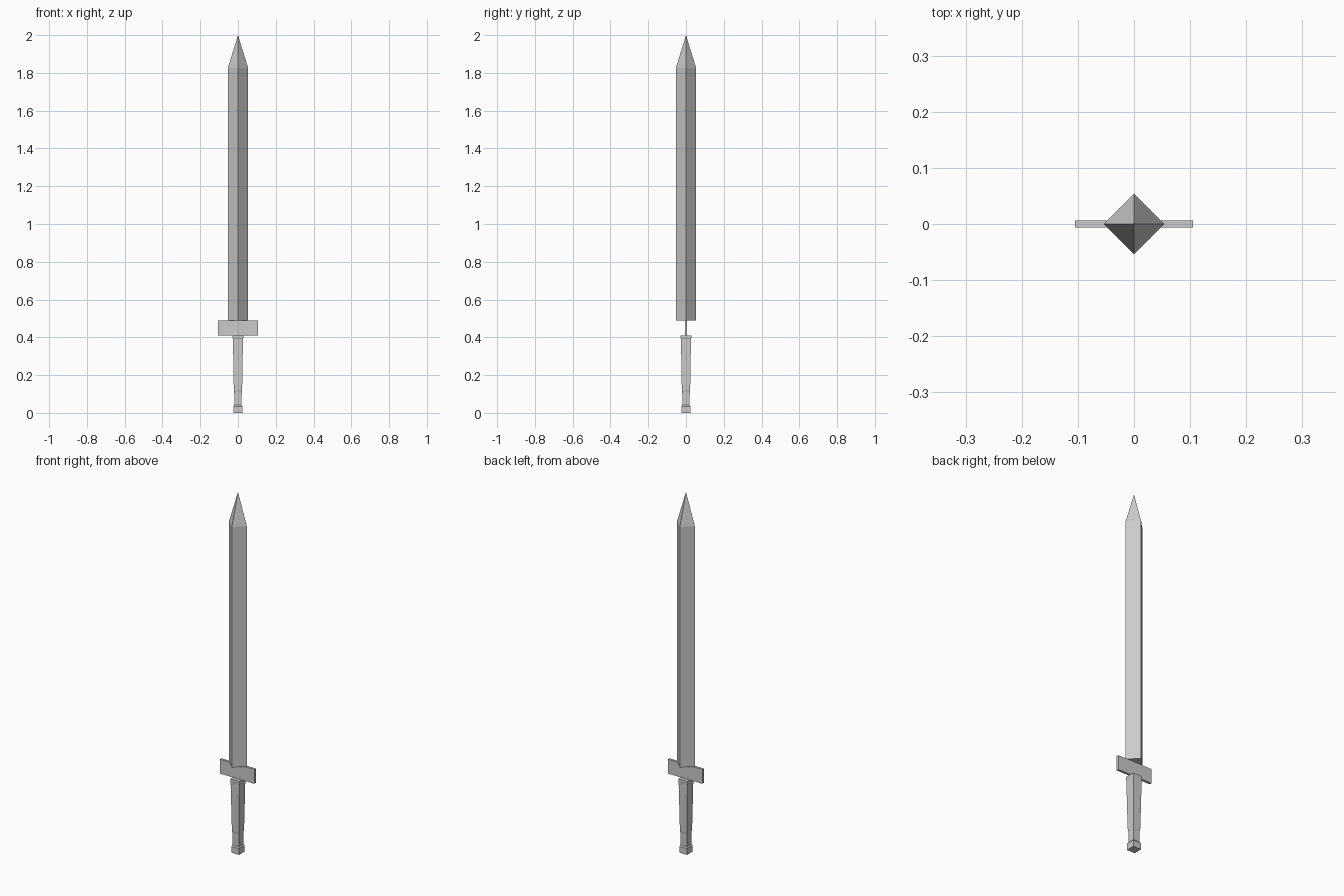
import bpy, bmesh, math

if "Cube" in bpy.data.objects:
    bpy.data.objects.remove(bpy.data.objects["Cube"])


def square_stack(name, rings, turn):
    """Loft four-sided rings (z, corner radius); a zero radius closes to a point."""
    bm = bmesh.new()
    loops = []
    for z, r in rings:
        n = 1 if r == 0 else 4
        angles = [turn + k * math.pi / 2 for k in range(n)]
        loops.append([bm.verts.new((r * math.cos(a), r * math.sin(a), z)) for a in angles])
    for low, high in zip(loops, loops[1:]):
        for k in range(4):
            j = (k + 1) % 4
            if len(high) == 1:
                bm.faces.new((low[k], low[j], high[0]))
            else:
                bm.faces.new((low[k], low[j], high[j], high[k]))
    for end in (loops[0], loops[-1]):
        if len(end) == 4:
            bm.faces.new(end)
    bmesh.ops.recalc_face_normals(bm, faces=bm.faces)
    mesh = bpy.data.meshes.new(name)
    bm.to_mesh(mesh)
    bm.free()
    ob = bpy.data.objects.new(name, mesh)
    bpy.context.collection.objects.link(ob)
    return ob


def box_rings(profile):
    """Turn half widths into corner radii."""
    return [(z, half * math.sqrt(2)) for z, half in profile]


# Diamond-section blade with pyramid point
square_stack("blade", [(0.49, 0.054), (1.825, 0.054), (2.0, 0)], 0)

# Flat crossguard
bpy.ops.mesh.primitive_cube_add(size=1, location=(0, 0, 0.45))
guard = bpy.context.object
guard.name = "crossguard"
guard.scale = (0.21, 0.013, 0.08)

# Tapered square grip with a small collar under the guard
square_stack("grip", box_rings([(0.04, 0.019), (0.11, 0.020), (0.12, 0.022),
                                (0.392, 0.0265), (0.396, 0.028), (0.41, 0.028)]), math.pi / 4)

# Square pommel with a chamfered top
square_stack("pommel", box_rings([(0, 0.024), (0.035, 0.024), (0.042, 0.019)]), math.pi / 4)
